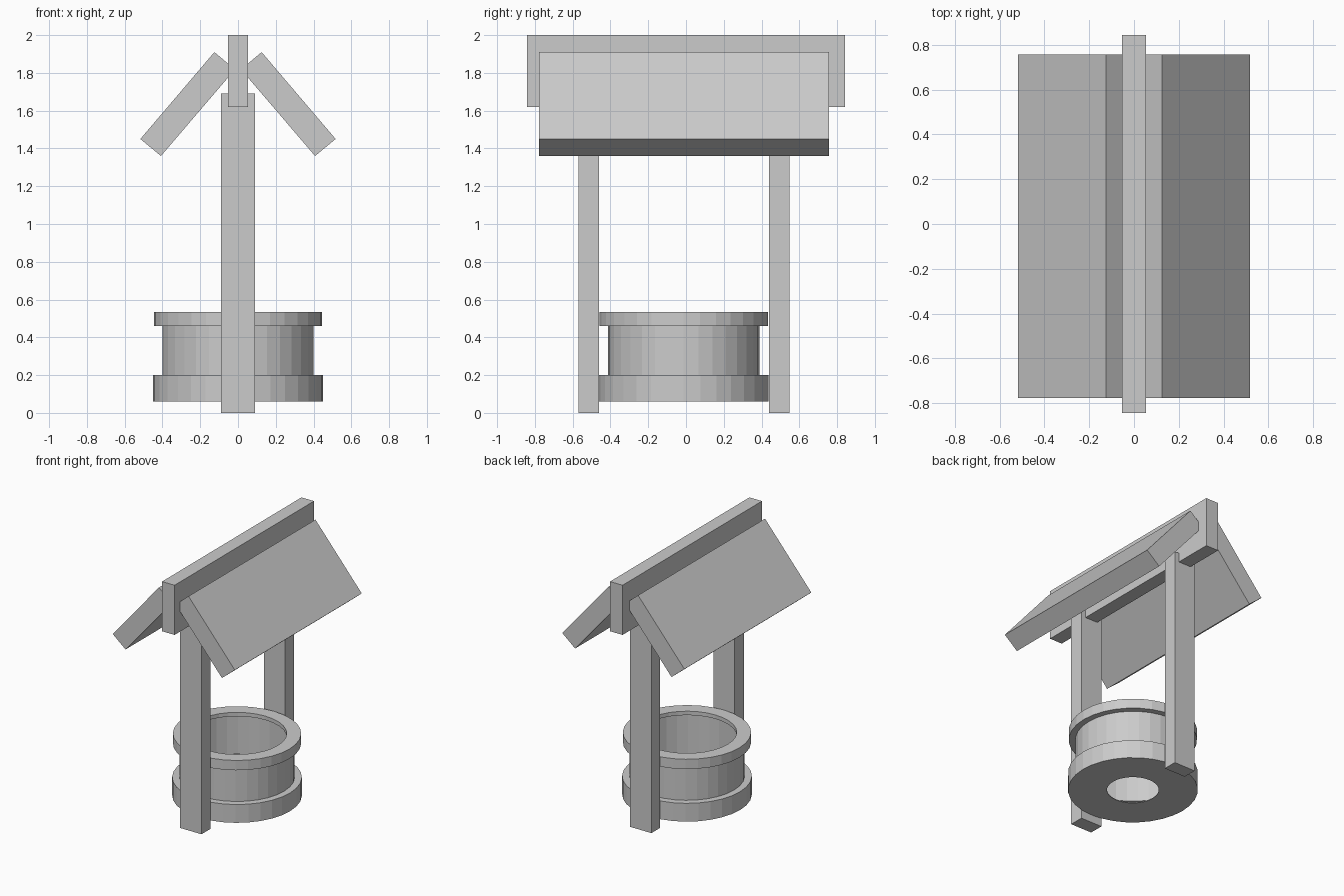
import bpy, bmesh, math

if "Cube" in bpy.data.objects:
    bpy.data.objects.remove(bpy.data.objects["Cube"])


def finish(name, bm):
    bmesh.ops.recalc_face_normals(bm, faces=bm.faces)
    mesh = bpy.data.meshes.new(name)
    bm.to_mesh(mesh)
    bm.free()
    obj = bpy.data.objects.new(name, mesh)
    bpy.context.collection.objects.link(obj)
    return obj


def prism(name, outline, y0, y1):
    """Extrude an x-z outline along y."""
    bm = bmesh.new()
    face = bm.faces.new([bm.verts.new((x, y0, z)) for x, z in outline])
    ext = bmesh.ops.extrude_face_region(bm, geom=[face])
    verts = [v for v in ext["geom"] if isinstance(v, bmesh.types.BMVert)]
    bmesh.ops.translate(bm, verts=verts, vec=(0, y1 - y0, 0))
    return finish(name, bm)


def box(name, half_x, y0, y1, z0, z1):
    return prism(name, [(-half_x, z0), (half_x, z0), (half_x, z1), (-half_x, z1)], y0, y1)


def lathe(name, profile, cy, sides):
    """Revolve a closed r-z profile around the vertical axis at y = cy."""
    bm = bmesh.new()
    rings = []
    for i in range(sides):
        a = 2 * math.pi * i / sides
        rings.append([bm.verts.new((r * math.cos(a), cy + r * math.sin(a), z)) for r, z in profile])
    n = len(profile)
    for i in range(sides):
        a, b = rings[i], rings[(i + 1) % sides]
        for j in range(n):
            k = (j + 1) % n
            bm.faces.new((a[j], b[j], b[k], a[k]))
    return finish(name, bm)


# Hollow well: wide base, narrower wall, overhanging rim, hole in the floor
lathe("well_basin", [
    (0.18, 0.06), (0.45, 0.06), (0.45, 0.20), (0.40, 0.20), (0.40, 0.46),
    (0.445, 0.46), (0.445, 0.535), (0.345, 0.535), (0.345, 0.505),
    (0.39, 0.505), (0.39, 0.195), (0.44, 0.195), (0.44, 0.065), (0.18, 0.065),
], -0.012, 32)

# Posts and ridge beam
box("front_post", 0.09, -0.57, -0.46, 0.0, 1.69)
box("back_post", 0.09, 0.44, 0.547, 0.0, 1.69)
box("ridge_beam", 0.053, -0.843, 0.843, 1.62, 2.0)

# Sloping roof boards, mirrored across the ridge
board = [(0.517, 1.45), (0.408, 1.36), (0.016, 1.818), (0.125, 1.91)]
for side, s in (("right", 1), ("left", -1)):
    prism(side + "_roof_board", [(s * x, z) for x, z in board], -0.777, 0.758)
